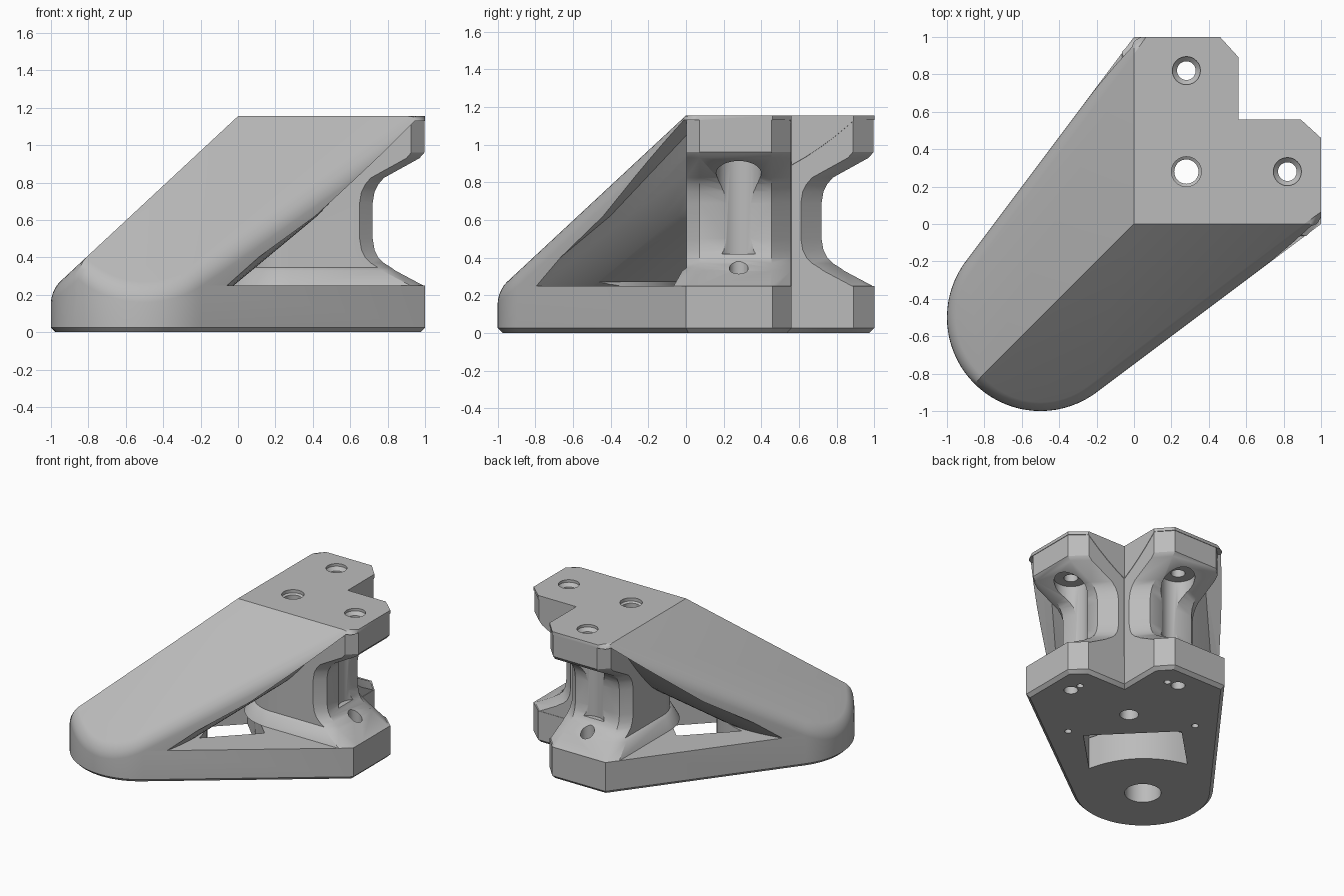
import bpy, bmesh, math
from mathutils import Vector

old = bpy.data.objects.get("Cube")
if old:
    bpy.data.objects.remove(old)

TOP = 1.155
SLOPE = 0.93
S = math.sqrt(0.5)

grey = bpy.data.materials.new("light_grey")
grey.use_nodes = True
colour = (0.5, 0.5, 0.5, 1)
grey.diffuse_color = colour
grey.node_tree.nodes["Principled BSDF"].inputs["Base Color"].default_value = colour


def make_object(name, bm):
    bmesh.ops.recalc_face_normals(bm, faces=bm.faces)
    mesh = bpy.data.meshes.new(name)
    bm.to_mesh(mesh)
    bm.free()
    mesh.materials.append(grey)
    obj = bpy.data.objects.new(name, mesh)
    bpy.context.collection.objects.link(obj)
    return obj


def loft(rings):
    """Skin a stack of closed rings and cap both ends."""
    bm = bmesh.new()
    rows = [[bm.verts.new(p) for p in ring] for ring in rings]
    n = len(rows[0])
    for a, b in zip(rows, rows[1:]):
        for i in range(n):
            j = (i + 1) % n
            bm.faces.new((a[i], a[j], b[j], b[i]))
    bm.faces.new(rows[0][::-1])
    bm.faces.new(rows[-1])
    bmesh.ops.recalc_face_normals(bm, faces=bm.faces)
    return bm


def lathe_cutter(name, x, y, steps, sides=32):
    """Round cutter from (height, radius) steps."""
    angles = [math.tau * i / sides for i in range(sides)]
    rings = [[(x + r * math.cos(a), y + r * math.sin(a), z) for a in angles] for z, r in steps]
    return make_object(name, loft(rings))


def diagonal_cutter(name, front, rear, half_width, steps, depth):
    """Cutter swept across the diagonal; its front bulges back in the middle."""
    rings = []
    for i in range(steps + 1):
        w = half_width * (2 * i / steps - 1)
        bulge = depth * max(0, 1 - (w / 0.55) ** 2)
        profile = [(d + bulge, z) for d, z in front] + rear
        rings.append([((d + w) * S, (d - w) * S, z) for d, z in profile])
    return make_object(name, loft(rings))


def boolean(target, tool, operation):
    mod = target.modifiers.new(operation.lower(), 'BOOLEAN')
    mod.operation = operation
    mod.solver = 'EXACT'
    mod.object = tool
    tool.hide_render = True
    bpy.context.view_layer.objects.active = target
    bpy.ops.object.modifier_apply(modifier=mod.name)
    bpy.data.objects.remove(tool)


def mirrored(half):
    """Add the reflection of an outline across the diagonal."""
    return half + [(y, x) for x, y in reversed(half)]


# Footprint: notched back corner and round nose
back = mirrored([(1, 0), (1, 0.46), (0.89, 0.56), (0.56, 0.56)])
del back[4]
start, end, steps = math.radians(143.13), math.radians(306.87), 36
nose = []
for i in range(steps + 1):
    a = start + (end - start) * i / steps
    nose.append((-0.5 + 0.5 * math.cos(a), -0.5 + 0.5 * math.sin(a)))
footprint = back + nose
bm = loft([[(x, y, z) for x, y in footprint] for z in (0, TOP)])

# Two sloping roof planes that meet on the diagonal
for normal in ((0, -SLOPE, 1), (-SLOPE, 0, 1)):
    geom = bm.verts[:] + bm.edges[:] + bm.faces[:]
    bmesh.ops.bisect_plane(bm, geom=geom, dist=1e-5, plane_co=(0, 0, TOP),
                           plane_no=Vector(normal).normalized(), clear_outer=True)
    rim = [e for e in bm.edges if e.is_boundary]
    bmesh.ops.holes_fill(bm, edges=rim, sides=0)
bmesh.ops.recalc_face_normals(bm, faces=bm.faces)
bm.normal_update()


def edges_between(low, high):
    """Edges joining a vertical wall to a face whose normal z is in a range."""
    found = []
    for e in bm.edges:
        if len(e.link_faces) == 2:
            za, zb = sorted((f.normal.z for f in e.link_faces), key=abs)
            if abs(za) < 0.05 and low < zb < high:
                found.append(e)
    return found


# Rounded roof edge and chamfered underside
bmesh.ops.bevel(bm, geom=edges_between(0.4, 0.95), offset=0.065, segments=5,
                profile=0.5, affect='EDGES', clamp_overlap=True)
bm.normal_update()
bmesh.ops.bevel(bm, geom=edges_between(-1.1, -0.9), offset=0.025, segments=1,
                affect='EDGES', clamp_overlap=True)
body = make_object("corner_foot", bm)

# Open space under the arm, and the window through the base
tunnel = diagonal_cutter("tunnel_cutter", [(-0.65, 0.25), (-0.02, 0.62), (0.66, 1.13)],
                         [(1.6, 1.13), (1.6, 0.25)], 1.54, 56, 0.45)
boolean(body, tunnel, 'DIFFERENCE')
window = diagonal_cutter("window_cutter", [(-0.5, -0.1), (-0.5, 0.27)],
                         [(0.13, 0.27), (0.13, -0.1)], 0.35, 14, 0.27)
boolean(body, window, 'DIFFERENCE')


# Two-lobed column with a waist: height, reach of lobes, inset of front wall
def column_ring(z, reach, inset):
    c, r = 0.28, 0.28 - inset
    half = []
    for i in range(9):
        a = math.radians(228 + 42 * i / 8)
        half.append((c + r * math.cos(a), c + r * math.sin(a)))
    half += [(reach - 0.07, inset), (reach, inset + 0.07), (reach, 0.455),
             (reach - 0.11, 0.557), (0.56, 0.557)]
    return [(x, y, z) for x, y in mirrored(half)]


sections = [(0.035, 0.97, 0.01), (0.24, 0.97, 0.005), (0.25, 0.99, -0.065),
            (0.33, 0.84, -0.02), (0.345, 0.82, 0.003), (0.37, 0.78, 0.003),
            (0.4, 0.75, 0.003), (0.44, 0.73, 0.003), (0.5, 0.72, 0.003),
            (0.69, 0.72, 0.003), (0.75, 0.73, 0.003), (0.79, 0.75, 0.003),
            (0.825, 0.78, 0.003), (0.93, 0.97, 0.003), (0.96, 0.996, 0.003),
            (1.15, 0.996, 0.003)]
column = make_object("column", loft([column_ring(*s) for s in sections]))
boolean(body, column, 'UNION')

# Central hole through the column, and the blind hole under the nose
centre_steps = [(-0.1, 0.075), (0.03, 0.065), (1.12, 0.065), (1.13, 0.08), (1.3, 0.08)]
boolean(body, lathe_cutter("centre_hole", 0.28, 0.28, centre_steps), 'DIFFERENCE')
boolean(body, lathe_cutter("nose_hole", -0.51, -0.51, [(-0.1, 0.13), (0.2, 0.13)]), 'DIFFERENCE')

# Screw holes, driver grooves and small pin holes, on both sides
screw = [(-0.1, 0.05), (1.11, 0.05), (1.135, 0.075), (1.3, 0.075)]
groove = [(0.42, 0.12), (0.92, 0.12)]
pin = [(-0.1, 0.025), (0.1, 0.025)]
for flip in (False, True):
    for name, x, y, shape in (("screw_hole", 0.82, 0.28, screw),
                              ("driver_groove", 0.82, 0.28, groove),
                              ("back_pin_hole", 0.81, 0.37, pin),
                              ("side_pin_hole", 0.46, -0.18, pin)):
        if flip:
            x, y = y, x
        boolean(body, lathe_cutter(name, x, y, shape), 'DIFFERENCE')

# Smooth shading with sharp edges kept, and level faces left flat
bpy.ops.object.select_all(action='DESELECT')
body.select_set(True)
bpy.context.view_layer.objects.active = body
bpy.ops.object.shade_smooth_by_angle(angle=math.radians(30))
for face in body.data.polygons:
    if abs(face.normal.z) > 0.999:
        face.use_smooth = False
